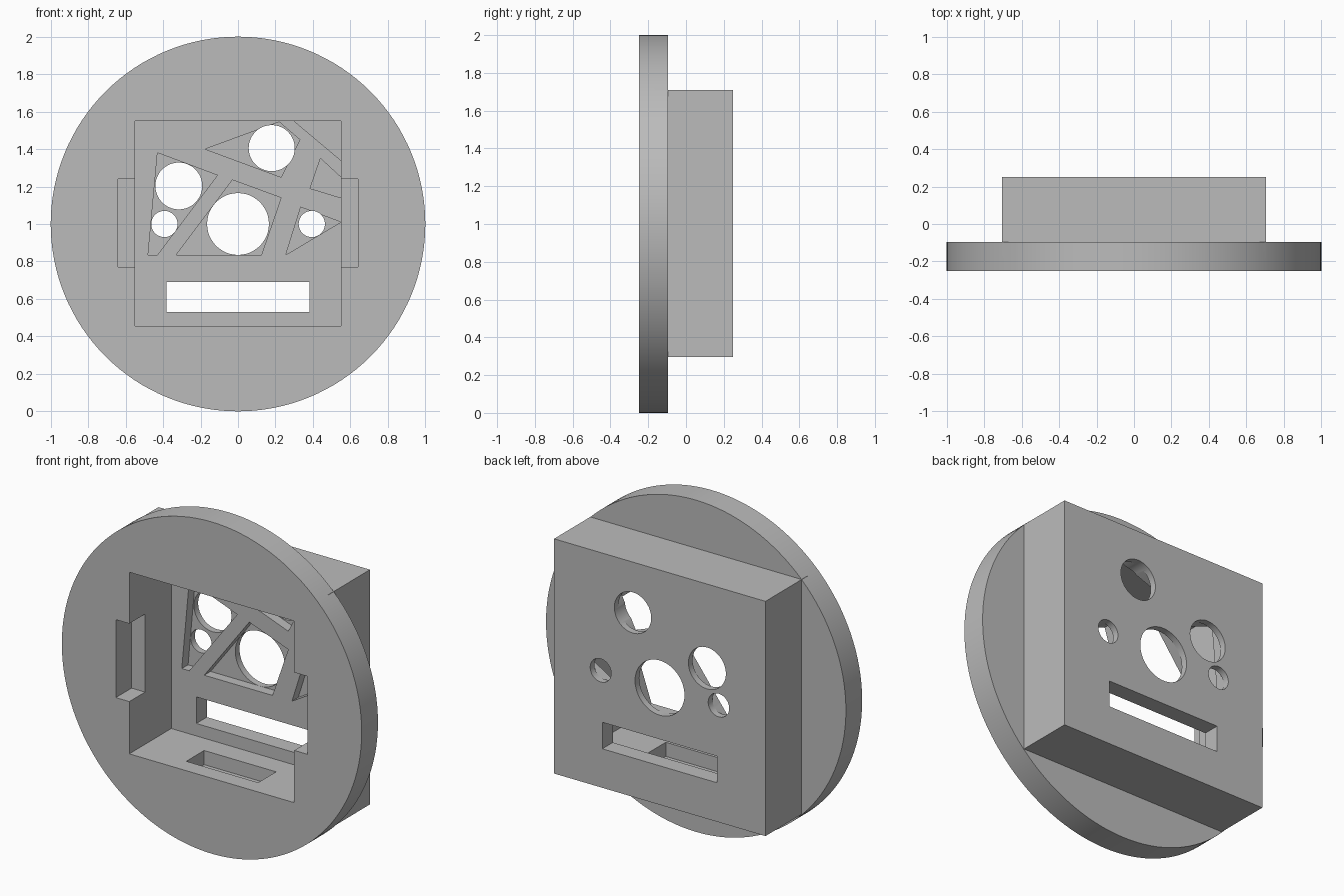
import bpy, bmesh, math

if "Cube" in bpy.data.objects:
    bpy.data.objects.remove(bpy.data.objects["Cube"])

grey = bpy.data.materials.new("plain grey")
grey.use_nodes = True
grey.diffuse_color = (0.5, 0.5, 0.5, 1)
grey.node_tree.nodes["Principled BSDF"].inputs["Base Color"].default_value = (0.5, 0.5, 0.5, 1)


def prism(name, outline, y0, y1):
    """Extrude an (x, z) outline from y0 to y1."""
    bm = bmesh.new()
    face = bm.faces.new([bm.verts.new((x, y0, z)) for x, z in outline])
    ext = bmesh.ops.extrude_face_region(bm, geom=[face])
    verts = [g for g in ext["geom"] if isinstance(g, bmesh.types.BMVert)]
    bmesh.ops.translate(bm, verts=verts, vec=(0, y1 - y0, 0))
    bmesh.ops.recalc_face_normals(bm, faces=bm.faces)
    mesh = bpy.data.meshes.new(name)
    bm.to_mesh(mesh)
    bm.free()
    mesh.materials.append(grey)
    obj = bpy.data.objects.new(name, mesh)
    bpy.context.collection.objects.link(obj)
    return obj


def rect(x0, x1, z0, z1):
    return [(x0, z0), (x1, z0), (x1, z1), (x0, z1)]


def circle(x, z, r, n):
    return [(x + r * math.cos(2 * math.pi * i / n),
             z + r * math.sin(2 * math.pi * i / n)) for i in range(n)]


def combine(body, tool, operation):
    mod = body.modifiers.new(tool.name, "BOOLEAN")
    mod.operation = operation
    mod.solver = "EXACT"
    mod.object = tool
    bpy.context.view_layer.objects.active = body
    bpy.ops.object.modifier_apply(modifier=mod.name)
    bpy.data.objects.remove(tool)


FRONT, BACK = -0.25, 0.25
RIB, FLOOR = 0.15, 0.21     # rib faces and recessed floor of the back wall

# Round flange with a square housing behind it
body = prism("flanged_housing", circle(0, 1, 1, 128), FRONT, -0.095)
combine(body, prism("housing", rect(-0.705, 0.705, 0.295, 1.71), -0.15, BACK), "UNION")


def cut(name, outline, y0, y1):
    tool = prism(name, outline, y0, y1)
    tool.hide_render = True
    combine(body, tool, "DIFFERENCE")


# Main cavity, side notches and floor pocket
cut("cavity", rect(-0.55, 0.55, 0.455, 1.55), FRONT - 0.1, RIB)
for side in (-1, 1):
    cut("side_notch", rect(*sorted((side * 0.5, side * 0.64)), 0.77, 1.24), FRONT - 0.1, -0.10)
cut("floor_pocket", rect(-0.24, 0.24, 0.37, 0.5), -0.15, 0.02)

# Recesses that leave the diagonal ribs standing
recesses = [
    [(-0.43, 1.38), (-0.48, 0.835), (-0.43, 0.835), (-0.11, 1.26)],
    [(-0.33, 0.835), (-0.03, 1.235), (0.23, 1.14), (0.125, 0.835)],
    [(0.255, 0.835), (0.335, 1.09), (0.549, 1.01)],
    [(-0.175, 1.40), (0.22, 1.545), (0.33, 1.45), (0.23, 1.25)],
    [(0.44, 1.35), (0.549, 1.25), (0.549, 1.14), (0.385, 1.19)],
    [(0.30, 1.549), (0.549, 1.34), (0.549, 1.549)],
]
for outline in recesses:
    cut("rib_recess", outline, RIB - 0.05, FLOOR)

# Round openings and the wide slot through the back wall
for x, z, r in [(0.18, 1.405, 0.123), (-0.316, 1.203, 0.125), (-0.393, 1.0, 0.07),
                (0, 1.0, 0.165), (0.394, 1.0, 0.07)]:
    cut("round_opening", circle(x, z, r, 48), RIB - 0.05, BACK + 0.1)
cut("slot", rect(-0.383, 0.383, 0.53, 0.69), RIB - 0.05, BACK + 0.1)

# Smooth the round walls, keep the edges sharp
bpy.ops.object.select_all(action="DESELECT")
body.select_set(True)
bpy.context.view_layer.objects.active = body
bpy.ops.object.shade_smooth_by_angle(angle=math.radians(30))
